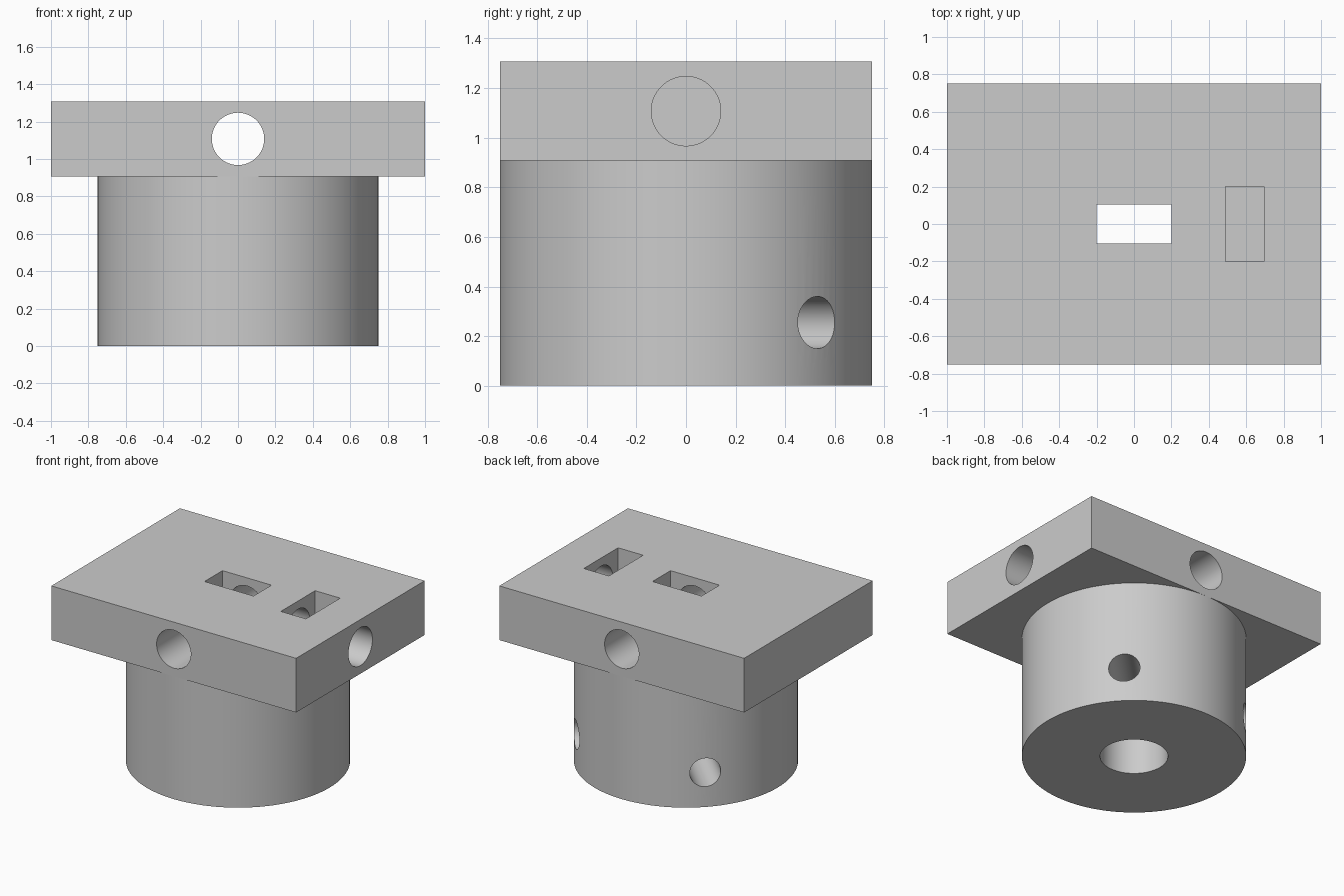
import bpy
import math
from mathutils import Vector

if "Cube" in bpy.data.objects:
    bpy.data.objects.remove(bpy.data.objects["Cube"], do_unlink=True)

PLATE_BOTTOM, PLATE_TOP = 0.907, 1.307
BORE_Z = 1.107

grey = bpy.data.materials.new("plain grey")
grey.use_nodes = True
colour = (0.6, 0.6, 0.6, 1)
grey.diffuse_color = colour
grey.node_tree.nodes["Principled BSDF"].inputs["Base Color"].default_value = colour


def finish(name):
    obj = bpy.context.object
    obj.name = name
    obj.data.materials.append(grey)
    return obj


def box(name, low, high):
    low, high = Vector(low), Vector(high)
    bpy.ops.mesh.primitive_cube_add(size=1, location=(low + high) / 2)
    obj = finish(name)
    obj.scale = high - low
    bpy.ops.object.transform_apply(location=True, rotation=True, scale=True)
    return obj


def rod(name, start, end, radius, sides=64):
    start, end = Vector(start), Vector(end)
    axis = end - start
    bpy.ops.mesh.primitive_cylinder_add(
        vertices=sides, radius=radius, depth=axis.length, location=(start + end) / 2,
        rotation=axis.to_track_quat("Z", "Y").to_euler())
    obj = finish(name)
    bpy.ops.object.transform_apply(location=True, rotation=True, scale=True)
    return obj


def carve(target, cutters):
    bpy.context.view_layer.objects.active = target
    for cutter in cutters:
        mod = target.modifiers.new("cut", "BOOLEAN")
        mod.operation = "DIFFERENCE"
        mod.solver = "EXACT"
        mod.object = cutter
        bpy.ops.object.modifier_apply(modifier=mod.name)
        bpy.data.objects.remove(cutter, do_unlink=True)
    bpy.ops.object.select_all(action="DESELECT")
    target.select_set(True)
    bpy.ops.object.shade_smooth_by_angle(angle=math.radians(30))


# Rectangular top plate with cross bore, blind side bore and two slots
plate = box("top_plate", (-1, -0.75, PLATE_BOTTOM), (1, 0.75, PLATE_TOP))
carve(plate, [
    rod("cross_bore", (0, -1, BORE_Z), (0, 1, BORE_Z), 0.14),
    rod("side_bore", (0.3, 0, BORE_Z), (1.2, 0, BORE_Z), 0.14),
    box("centre_slot", (-0.2, -0.105, 0.8), (0.2, 0.105, 1.5)),
    box("side_slot", (0.49, -0.2, 0.8), (0.695, 0.2, 1.5)),
])

# Round post with a vertical bore and two angled set screw holes at the back
post = rod("round_post", (0, 0, 0), (0, 0, PLATE_BOTTOM), 0.75, 128)
cutters = [rod("shaft_bore", (0, 0, -0.2), (0, 0, 1.2), 0.227)]
for side in (1, -1):
    cutters.append(rod("screw_hole", (0, 0, 0.255), (side * 0.7, 0.7, 0.255), 0.105))
carve(post, cutters)
